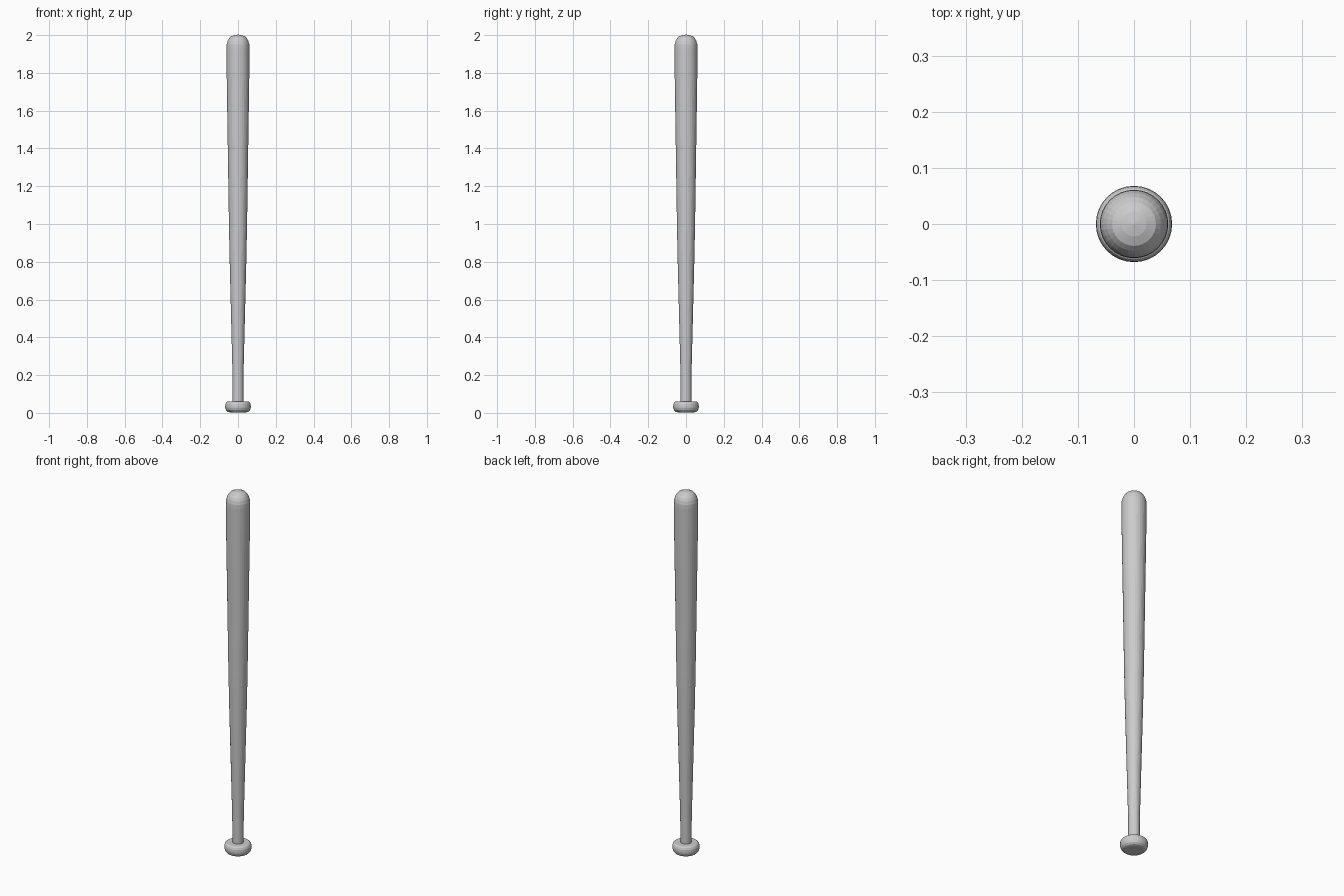
import bpy, bmesh
from math import cos, sin, pi

if "Cube" in bpy.data.objects:
    bpy.data.objects.remove(bpy.data.objects["Cube"])

SIDES = 32


def lathe(name, profile):
    """Revolve (radius, z) points around z into a closed solid."""
    bm = bmesh.new()
    rings = []
    for r, z in profile:
        if r == 0:
            rings.append([bm.verts.new((0, 0, z))])
        else:
            rings.append([bm.verts.new((r * cos(2 * pi * i / SIDES), r * sin(2 * pi * i / SIDES), z))
                          for i in range(SIDES)])
    for a, b in zip(rings, rings[1:]):
        for i in range(SIDES):
            j = (i + 1) % SIDES
            if len(a) == 1:
                bm.faces.new((a[0], b[j], b[i]))
            elif len(b) == 1:
                bm.faces.new((a[i], a[j], b[0]))
            else:
                bm.faces.new((a[i], a[j], b[j], b[i]))
    bmesh.ops.recalc_face_normals(bm, faces=bm.faces)
    mesh = bpy.data.meshes.new(name)
    bm.to_mesh(mesh)
    bm.free()
    ob = bpy.data.objects.new(name, mesh)
    bpy.context.collection.objects.link(ob)
    return ob


# Whole bat in one profile: rounded knob, handle, tapered barrel, domed tip
lathe("bat", [
    (0, 0.003), (0.045, 0.003), (0.055, 0.006), (0.063, 0.014), (0.067, 0.025),
    (0.068, 0.034), (0.067, 0.046), (0.063, 0.055), (0.056, 0.06), (0.028, 0.061),
    (0.029, 0.20), (0.034, 0.40), (0.039, 0.60), (0.044, 0.80), (0.048, 1.00),
    (0.051, 1.20), (0.054, 1.40), (0.057, 1.60), (0.06, 1.80),
    (0.061, 1.93), (0.06, 1.951), (0.055, 1.969), (0.048, 1.982),
    (0.039, 1.992), (0.022, 1.999), (0, 2.003),
])
